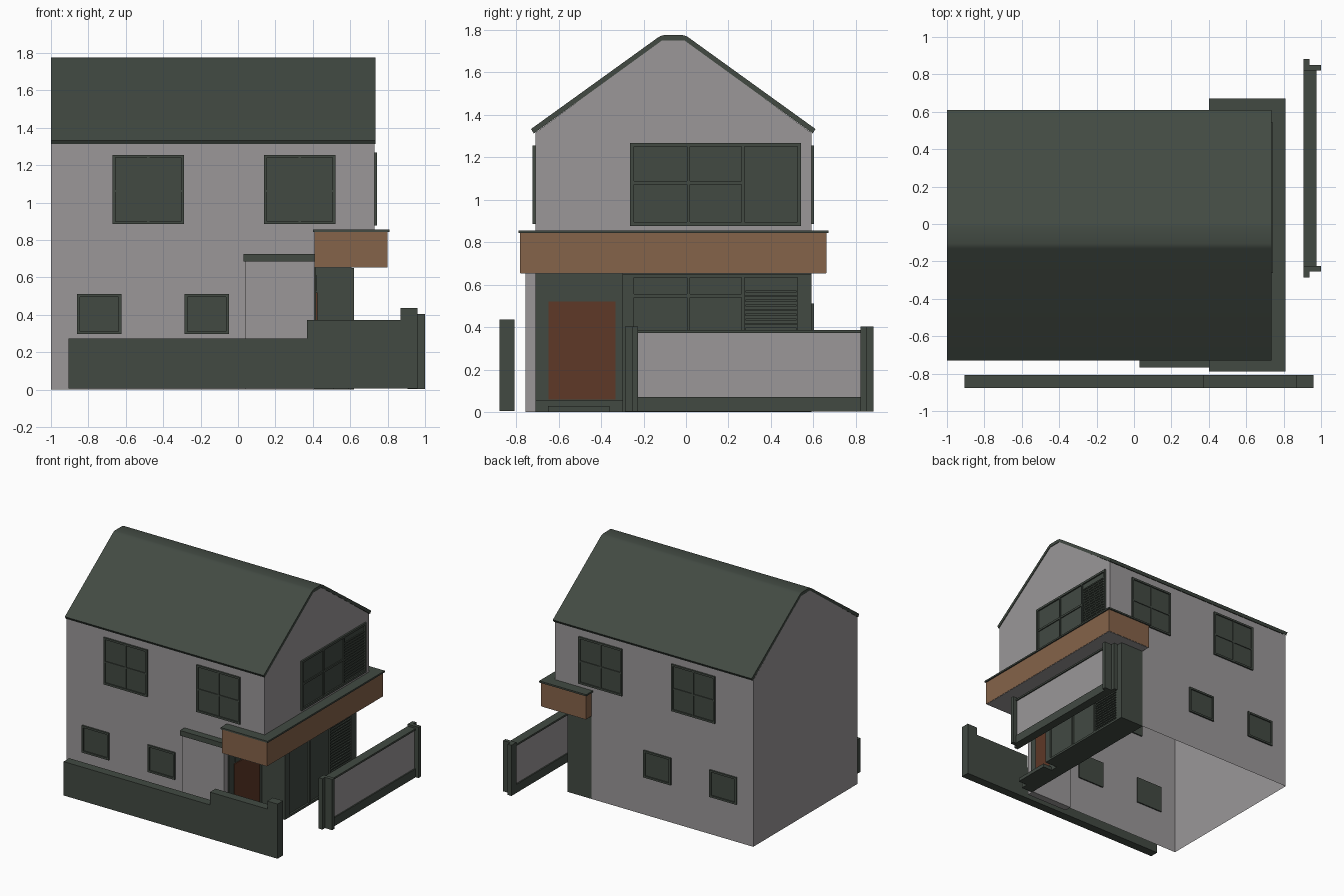
import bpy, bmesh
from mathutils import Vector

if "Cube" in bpy.data.objects:
    bpy.data.objects.remove(bpy.data.objects["Cube"])


def material(name, rgb):
    m = bpy.data.materials.new(name)
    m.diffuse_color = (*rgb, 1)
    m.use_nodes = True
    m.node_tree.nodes["Principled BSDF"].inputs["Base Color"].default_value = m.diffuse_color
    return m


WALL = material("warm grey render", (0.325, 0.31, 0.315))
DARK = material("dark green grey", (0.054, 0.068, 0.055))
WOOD = material("light timber", (0.235, 0.125, 0.067))
DOOR = material("red brown door", (0.112, 0.04, 0.02))


def finish(name, bm, mat):
    bmesh.ops.remove_doubles(bm, verts=bm.verts, dist=1e-5) if name == "house_walls" else None
    bmesh.ops.recalc_face_normals(bm, faces=bm.faces)
    me = bpy.data.meshes.new(name)
    bm.to_mesh(me)
    bm.free()
    me.materials.append(mat)
    ob = bpy.data.objects.new(name, me)
    bpy.context.collection.objects.link(ob)
    return ob


def boxes(name, mat, *ranges):
    """Boxes given as x0, x1, y0, y1, z0, z1, joined in one object."""
    bm = bmesh.new()
    for r in ranges:
        lo = Vector([min(r[i], r[i + 1]) for i in (0, 2, 4)])
        hi = Vector([max(r[i], r[i + 1]) for i in (0, 2, 4)])
        for v in bmesh.ops.create_cube(bm, size=1)["verts"]:
            v.co = (lo + hi) / 2 + v.co * (hi - lo)
    return finish(name, bm, mat)


def prism(name, mat, pts, place, a, b):
    """Closed profile swept from a to b; place(p, q, t) gives xyz."""
    bm = bmesh.new()
    va, vb = ([bm.verts.new(place(p, q, t)) for p, q in pts] for t in (a, b))
    bm.faces.new(va)
    bm.faces.new(vb)
    for i in range(len(pts)):
        j = (i + 1) % len(pts)
        bm.faces.new((va[i], va[j], vb[j], vb[i]))
    return finish(name, bm, mat)


FRONT, BACK, LEFT, RIGHT, REC = -0.71, 0.59, -1.0, 0.73, 0.41
EAVE, FLOOR = 1.315, 0.70

# House walls: open-bottomed shell with the upper floor overhanging on the right
bm = bmesh.new()


def face(pts):
    bm.faces.new([bm.verts.new(p) for p in pts])


outline = [(LEFT, 0), (REC, 0), (REC, FLOOR), (RIGHT, FLOOR), (RIGHT, EAVE), (LEFT, EAVE)]
for y in (FRONT, BACK):
    face([(x, y, z) for x, z in outline])
for x, z in ((LEFT, 0), (RIGHT, FLOOR)):
    face([(x, FRONT, z), (x, BACK, z), (x, BACK, EAVE), (x, -0.005, 1.752),
          (x, -0.115, 1.752), (x, FRONT, EAVE)])
face([(REC, FRONT, 0), (REC, BACK, 0), (REC, BACK, FLOOR), (REC, FRONT, FLOOR)])
face([(REC, FRONT, FLOOR), (REC, BACK, FLOOR), (RIGHT, BACK, FLOOR), (RIGHT, FRONT, FLOOR)])
finish("house_walls", bm, WALL)

# Roof: thin folded sheet with a soft flattened ridge
half_out = [(0.67, 1.333), (0.072, 1.764), (0.06, 1.771), (0.045, 1.775)]
half_in = [(0.657, 1.312), (0.053, 1.75)]
c = -0.06
outer = [(c - d, z) for d, z in half_out] + [(c + d, z) for d, z in reversed(half_out)]
inner = [(c + d, z) for d, z in half_in] + [(c - d, z) for d, z in reversed(half_in)]
roof = prism("roof", DARK, outer + inner, lambda p, q, t: (t, p, q), LEFT, 0.735)
bpy.context.view_layer.objects.active = roof
roof.select_set(True)
bpy.ops.object.shade_smooth_by_angle(angle=0.6)
roof.select_set(False)


# Windows on the front and back walls
def wall_window(name, x0, x1, z0, z1, y, out, cross):
    f = 0.015
    a, b = y - out * 0.01, y + out * 0.012
    parts = [(x0, x0 + f, a, b, z0, z1), (x1 - f, x1, a, b, z0, z1),
             (x0, x1, a, b, z0, z0 + f), (x0, x1, a, b, z1 - f, z1),
             (x0 + f, x1 - f, a, y + out * 0.003, z0 + f, z1 - f)]
    if cross:
        xm, zm, b = (x0 + x1) / 2, z0 + (z1 - z0) * 0.48, y + out * 0.009
        parts += [(xm - 0.007, xm + 0.007, a, b, z0, z1), (x0, x1, a, b, zm - 0.006, zm + 0.006)]
    boxes(name, DARK, *parts)


for side, y, out in (("front", FRONT, -1), ("back", BACK, 1)):
    for i, x in enumerate((-0.67, 0.14)):
        wall_window(f"{side}_upper_window_{i}", x, x + 0.38, 0.885, 1.255, y, out, True)
    for i, x in enumerate((-0.86, -0.285)):
        wall_window(f"{side}_lower_window_{i}", x, x + 0.237, 0.297, 0.51, y, out, False)


# Three-part glazing facing right: two sashes and a louvred shutter
def glazing(name, x, y0, y1, z0, z1, zbar, depth):
    parts = [(x - 0.02, x, y0, y1, z0, z1)]
    f = x + depth
    for a, b in ((y0, -0.245), (0.005, 0.018), (0.262, 0.275), (0.525, y1)):
        parts.append((x, f, a, b, z0, z1))
    for a, b in ((z0, z0 + 0.017), (z1 - 0.017, z1)):
        parts.append((x, f, y0, y1, a, b))
    parts.append((x, f - 0.003, y0, 0.27, zbar - 0.008, zbar + 0.008))
    n = int((z1 - z0 - 0.08) / 0.022)
    for i in range(n):
        z = z0 + 0.035 + i * 0.022
        parts.append((x, f - 0.004, 0.28, 0.52, z, z + 0.01))
    boxes(name, DARK, *parts)


glazing("gable_window", 0.732, -0.263, 0.542, 0.877, 1.268, 1.08, 0.011)
boxes("bay", DARK, (REC, 0.606, -0.30, BACK, 0, 0.655))
glazing("bay_window", 0.606, -0.30, BACK, 0, 0.65, 0.548, 0.014)

# Timber canopy over the entrance and bay
boxes("canopy", WOOD, (REC, 0.80, -0.782, 0.662, 0.655, 0.845))
boxes("canopy_lid", DARK, (0.40, 0.81, -0.788, 0.672, 0.843, 0.856))
boxes("canopy_soffit", WALL, (REC + 0.002, 0.798, -0.78, 0.66, 0.652, 0.656))

# Small side projection with its own flat roof
boxes("side_projection", WALL, (0.04, REC, -0.757, FRONT + 0.01, 0, 0.69))
boxes("side_projection_lid", DARK, (0.03, REC, -0.766, FRONT, 0.685, 0.725))

# Recessed entrance
boxes("door_surround", DARK, (REC, 0.418, FRONT, -0.30, 0, 0.655),
      (0.418, 0.423, -0.635, -0.345, 0.53, 0.61))
boxes("door", DOOR, (0.415, 0.425, -0.648, -0.333, 0.06, 0.52))
boxes("door_steps", DARK, (REC, 0.51, FRONT, -0.30, 0, 0.057),
      (0.51, 0.59, -0.65, -0.36, 0, 0.028))

# Stepped front garden wall
prism("front_garden_wall", DARK,
      [(-0.907, 0.005), (0.96, 0.005), (0.96, 0.436), (0.87, 0.436), (0.87, 0.373),
       (0.37, 0.373), (0.37, 0.272), (-0.907, 0.272)],
      lambda p, q, t: (p, t, q), -0.878, -0.808)

# Side fence: panel, plinth, top rail and stepped posts
boxes("side_fence_panel", WALL, (0.915, 0.965, -0.23, 0.83, 0.05, 0.38))
boxes("side_fence_rails", DARK, (0.905, 0.975, -0.23, 0.83, 0.003, 0.07),
      (0.905, 0.975, -0.23, 0.83, 0.373, 0.387))
for i, s in enumerate((-1, 1)):
    m = 0.298  # fence middle
    boxes(f"side_fence_post_{i}", DARK,
          (0.905, 0.937, m + s * 0.523, m + s * 0.585, 0.003, 0.403),
          (0.905, 1.0, m + s * 0.523, m + s * 0.553, 0.003, 0.403))
